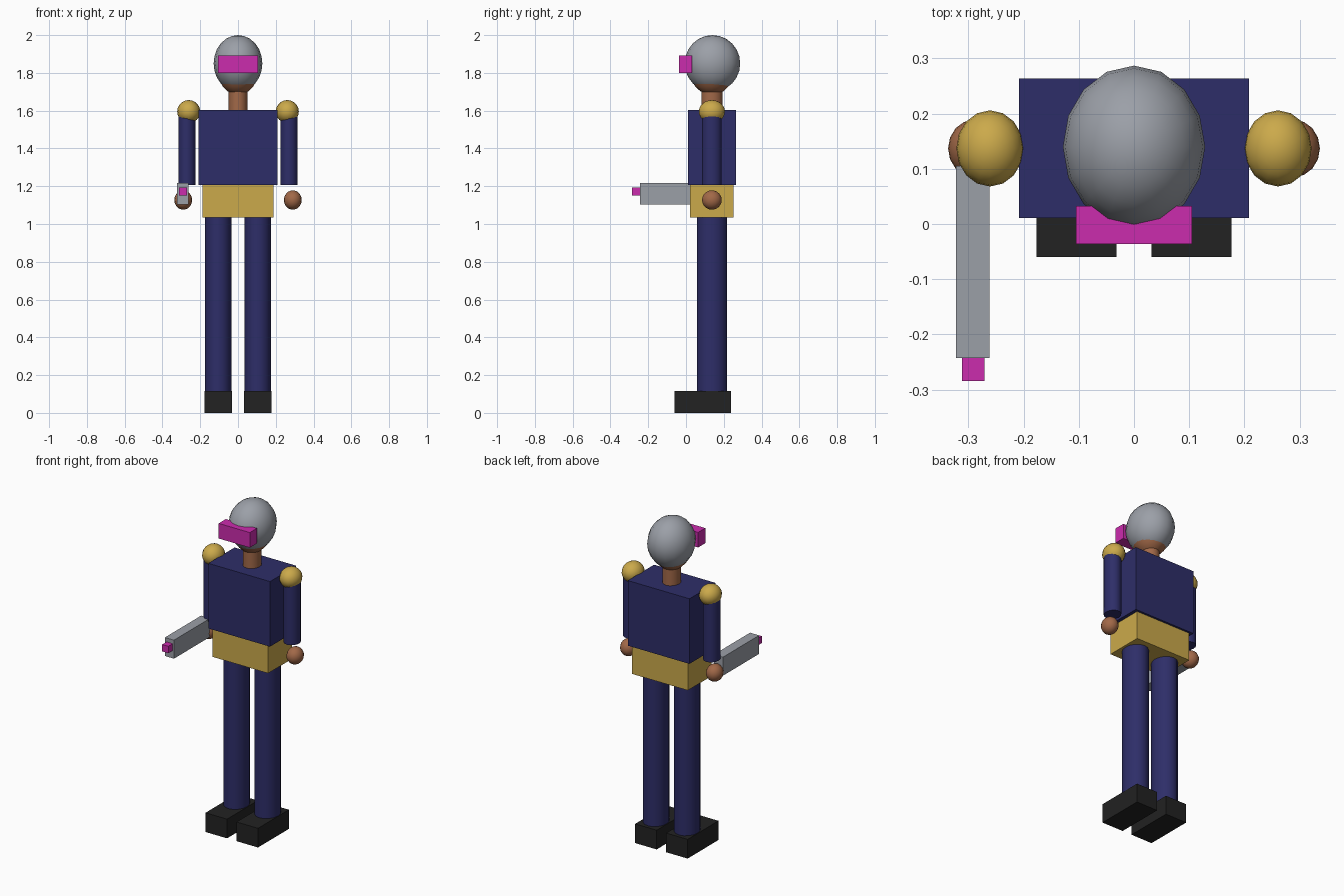
import bpy

cube = bpy.data.objects.get("Cube")
if cube:
    bpy.data.objects.remove(cube, do_unlink=True)

MID_Y = 0.137


def material(name, rgb):
    mat = bpy.data.materials.new(name)
    mat.use_nodes = True
    mat.diffuse_color = (*rgb, 1)
    mat.node_tree.nodes["Principled BSDF"].inputs["Base Color"].default_value = (*rgb, 1)
    return mat


navy = material("navy cloth", (0.027, 0.027, 0.14))
gold = material("gold", (0.6, 0.4, 0.07))
skin = material("skin", (0.36, 0.14, 0.065))
grey = material("grey metal", (0.33, 0.35, 0.39))
magenta = material("magenta", (0.6, 0.025, 0.42))
black = material("black shoe", (0.016, 0.016, 0.016))


def finish(name, mat, scale, smooth=False):
    obj = bpy.context.object
    obj.name = name
    obj.scale = scale
    bpy.ops.object.transform_apply(location=False, rotation=False, scale=True)
    obj.data.materials.append(mat)
    if smooth:
        bpy.ops.object.shade_smooth_by_angle()
    return obj


def box(name, mat, x, y, z):
    """Box from its (low, high) range on each axis."""
    ranges = (x, y, z)
    bpy.ops.mesh.primitive_cube_add(size=1, location=[(a + b) / 2 for a, b in ranges])
    return finish(name, mat, [b - a for a, b in ranges])


def ball(name, mat, centre, radii):
    bpy.ops.mesh.primitive_uv_sphere_add(segments=16, ring_count=12, radius=1, location=centre)
    return finish(name, mat, radii, smooth=True)


def tube(name, mat, x, rx, ry, z):
    """Upright oval cylinder."""
    bpy.ops.mesh.primitive_cylinder_add(vertices=16, radius=1, depth=1,
                                        location=(x, MID_Y, sum(z) / 2))
    return finish(name, mat, (rx, ry, z[1] - z[0]), smooth=True)


# Body
box("torso", navy, (-0.208, 0.208), (0.011, 0.264), (1.206, 1.603))
box("hips", gold, (-0.188, 0.188), (0.022, 0.251), (1.034, 1.206))
tube("neck", skin, 0, 0.05, 0.056, (1.6, 1.74))

# Head
ball("head", skin, (0, MID_Y, 1.83), (0.112, 0.122, 0.147))
ball("helmet", grey, (0, 0.14, 1.85), (0.129, 0.147, 0.15))
box("visor", magenta, (-0.105, 0.105), (-0.036, 0.033), (1.8, 1.892))

# Limbs
for side, s in (("left", 1), ("right", -1)):
    tube(side + "_leg", navy, s * 0.105, 0.07, 0.08, (0.117, 1.034))
    shoe_x = sorted((s * 0.032, s * 0.177))
    box(side + "_shoe", black, shoe_x, (-0.06, 0.237), (0, 0.117))
    tube(side + "_arm", navy, s * 0.27, 0.046, 0.052, (1.206, 1.6))
    ball(side + "_shoulder", gold, (s * 0.261, MID_Y, 1.595), (0.061, 0.069, 0.061))
    ball(side + "_hand", skin, (s * 0.29, MID_Y, 1.127), (0.047, 0.052, 0.051))

# Blaster in the right hand
box("blaster_body", grey, (-0.323, -0.262), (-0.243, 0.105), (1.104, 1.217))
box("blaster_tip", magenta, (-0.312, -0.271), (-0.285, -0.243), (1.151, 1.193))
